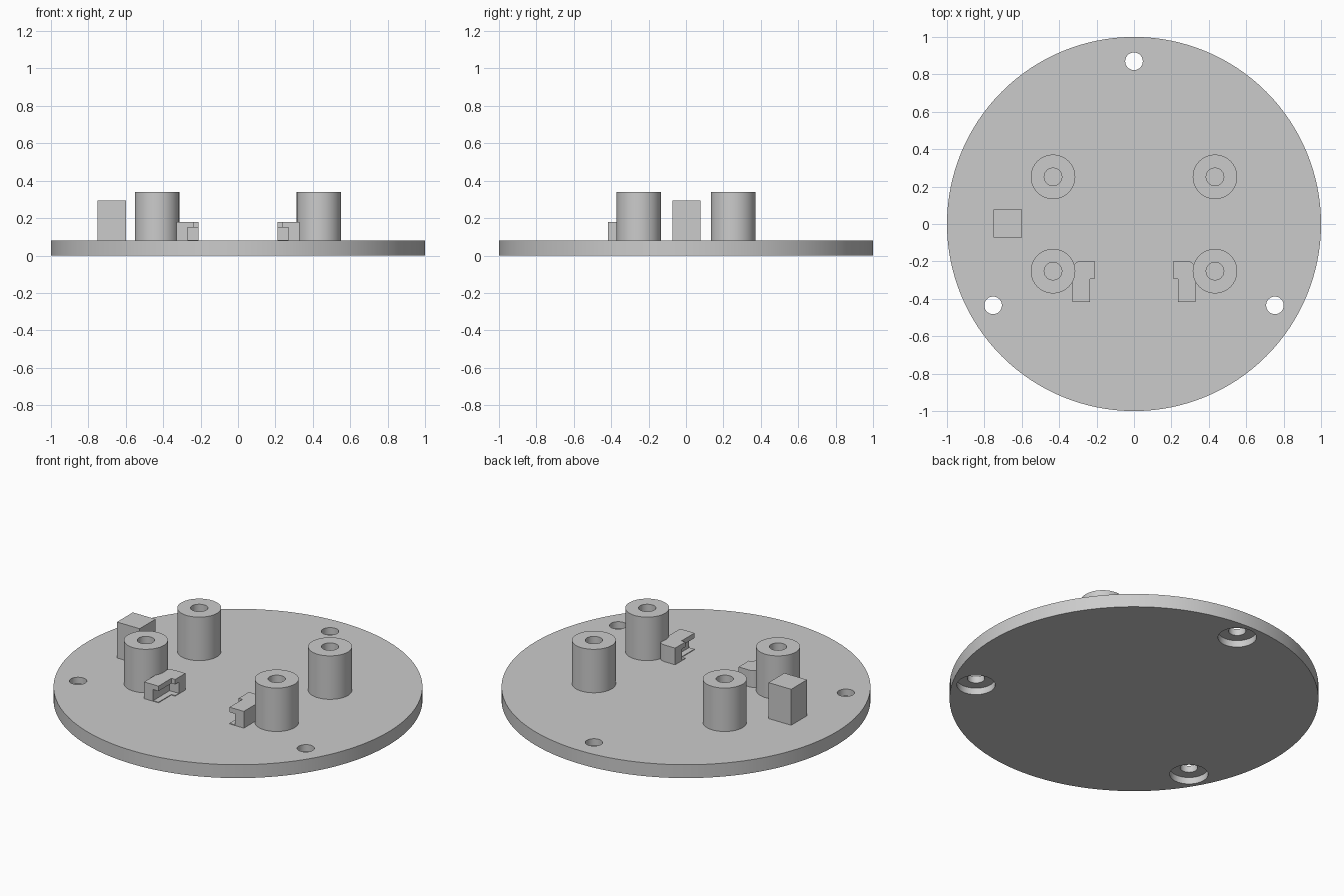
import bpy, bmesh, math
from mathutils import Vector

if "Cube" in bpy.data.objects:
    bpy.data.objects.remove(bpy.data.objects["Cube"])

grey = bpy.data.materials.new("light_grey")
grey.diffuse_color = (0.6, 0.6, 0.6, 1)
grey.use_nodes = True
grey.node_tree.nodes["Principled BSDF"].inputs["Base Color"].default_value = grey.diffuse_color

TOP = 0.08  # upper face of the base plate


def finish(bm, name):
    bmesh.ops.recalc_face_normals(bm, faces=bm.faces)
    me = bpy.data.meshes.new(name)
    bm.to_mesh(me)
    bm.free()
    ob = bpy.data.objects.new(name, me)
    bpy.context.collection.objects.link(ob)
    me.materials.append(grey)
    return ob


def lathe(name, profile, x=0, y=0, steps=64):
    """Revolve a closed (radius, z) profile round a vertical axis."""
    bm = bmesh.new()
    vs = [bm.verts.new((r, 0, z)) for r, z in profile]
    edges = [bm.edges.new((vs[i], vs[(i + 1) % len(vs)])) for i in range(len(vs))]
    bmesh.ops.spin(bm, geom=vs + edges, cent=(0, 0, 0), axis=(0, 0, 1),
                   angle=math.tau, steps=steps)
    bmesh.ops.remove_doubles(bm, verts=bm.verts, dist=1e-5)
    bmesh.ops.dissolve_degenerate(bm, edges=bm.edges, dist=1e-6)
    bmesh.ops.translate(bm, verts=bm.verts, vec=(x, y, 0))
    return finish(bm, name)


def prism(name, outline, z0, z1):
    """Extrude a flat (x, y) outline from z0 to z1."""
    bm = bmesh.new()
    face = bm.faces.new([bm.verts.new((x, y, z0)) for x, y in outline])
    ext = bmesh.ops.extrude_face_region(bm, geom=[face])["geom"]
    for v in ext:
        if isinstance(v, bmesh.types.BMVert):
            v.co.z = z1
    return finish(bm, name)


def cylinder(name, r, x, y, z0, z1, steps=64):
    ring = [(x + r * math.cos(math.tau * i / steps),
             y + r * math.sin(math.tau * i / steps)) for i in range(steps)]
    return prism(name, ring, z0, z1)


def cut(target, cutter):
    mod = target.modifiers.new("cut", "BOOLEAN")
    mod.operation = "DIFFERENCE"
    mod.solver = "EXACT"
    mod.object = cutter
    bpy.context.view_layer.objects.active = target
    bpy.ops.object.modifier_apply(modifier=mod.name)
    bpy.data.objects.remove(cutter)


def smooth(ob):
    bpy.ops.object.select_all(action="DESELECT")
    ob.select_set(True)
    bpy.context.view_layer.objects.active = ob
    bpy.ops.object.shade_smooth_by_angle(angle=math.radians(30))


# Round base plate with three screw holes, counterbored from below
plate = cylinder("base_plate", 1.0, 0, 0, 0, TOP, 128)
for deg in (90, 210, 330):
    x = 0.87 * math.cos(math.radians(deg))
    y = 0.87 * math.sin(math.radians(deg))
    cut(plate, cylinder("hole_cutter", 0.047, x, y, -0.1, 0.2))
    cut(plate, cylinder("bore_cutter", 0.104, x, y, -0.1, 0.04))
smooth(plate)

# Four hollow standoffs
tube = [(0.047, TOP), (0.047, 0.34), (0.119, 0.34), (0.119, TOP)]
for sx in (-1, 1):
    for sy in (-1, 1):
        smooth(lathe("standoff", tube, 0.433 * sx, 0.252 * sy))

# Square support block
prism("support_block", [(-0.75, -0.073), (-0.6, -0.073), (-0.6, 0.077), (-0.75, 0.077)],
      TOP, 0.295)

# Pair of corner clips: rounded outer corner, slot under the overhanging lip
arc = [(0.28 + 0.05 * math.sin(a), -0.247 + 0.05 * math.cos(a))
       for a in (math.pi / 2 * i / 8 for i in range(9))]
outline = [(0.21, -0.197)] + arc + [(0.33, -0.416), (0.235, -0.416),
                                    (0.235, -0.294), (0.21, -0.294)]
slot = [(0.27, -0.26), (0.27, -0.5), (0.1, -0.5), (0.1, -0.26)]
for side, s in (("left", -1), ("right", 1)):
    clip = prism(side + "_clip", [(s * x, y) for x, y in outline], TOP, 0.18)
    cut(clip, prism("slot_cutter", [(s * x, y) for x, y in slot], TOP + 0.004, 0.15))
    smooth(clip)
